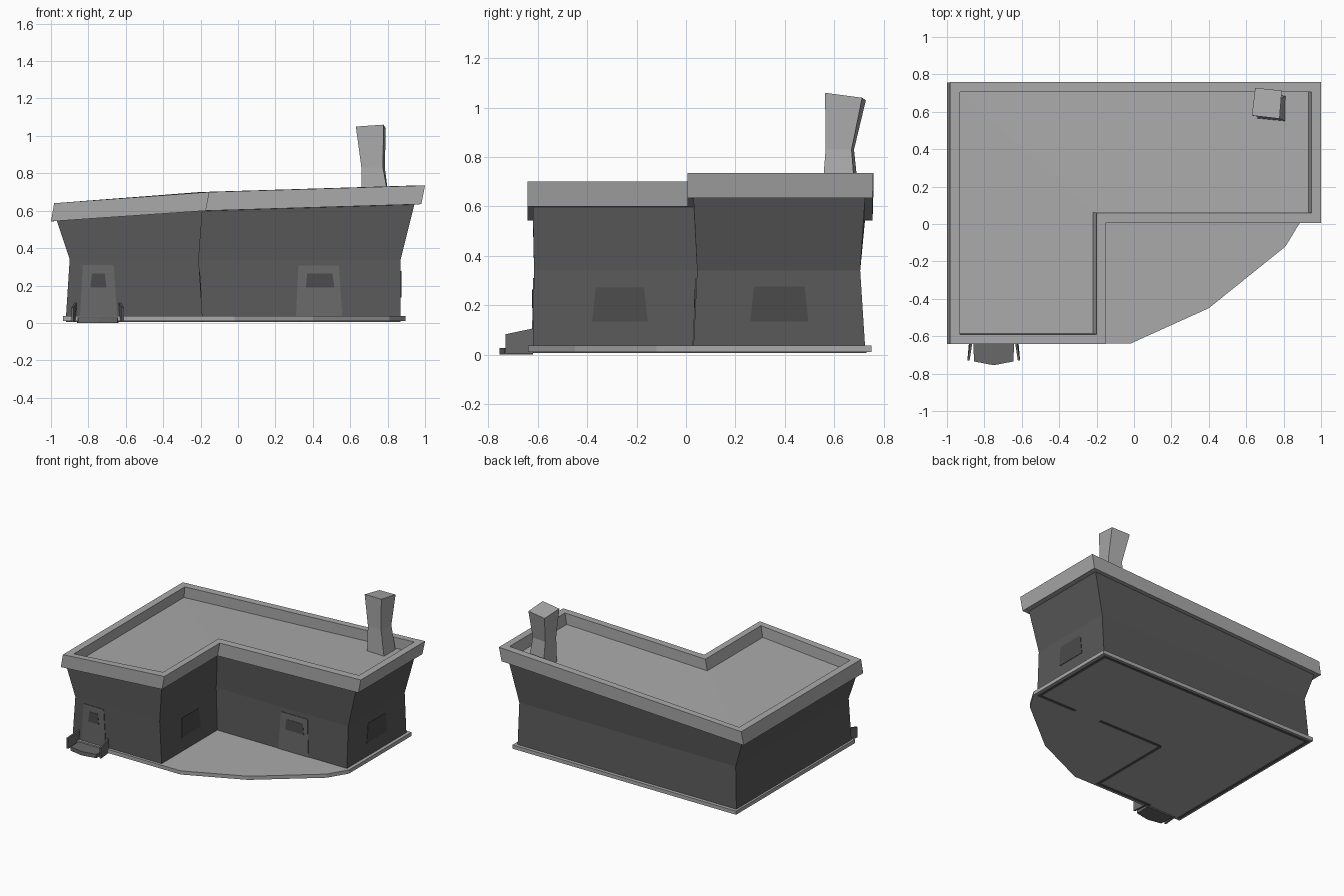
import bpy
from mathutils import Vector

if "Cube" in bpy.data.objects:
    bpy.data.objects.remove(bpy.data.objects["Cube"])


def material(name, v):
    m = bpy.data.materials.new(name)
    m.diffuse_color = (v, v, v, 1)
    m.use_nodes = True
    m.node_tree.nodes["Principled BSDF"].inputs["Base Color"].default_value = m.diffuse_color
    return m


LIGHT, DARK = material("light_stone", 0.4), material("dark_wall", 0.1)
MID, PANE = material("door_grey", 0.14), material("pane_grey", 0.07)


def make(name, verts, faces, mat):
    me = bpy.data.meshes.new(name)
    me.from_pydata([tuple(v) for v in verts], [], faces)
    me.materials.append(mat)
    ob = bpy.data.objects.new(name, me)
    bpy.context.collection.objects.link(ob)
    return ob


def loft(name, rings, bottom, top, mat):
    """Stack counter-clockwise rings; caps are lists of index tuples into the ring."""
    n = len(rings[0])
    faces = [tuple(reversed(f)) for f in bottom]
    for k in range(len(rings) - 1):
        for i in range(n):
            j = (i + 1) % n
            faces.append((k * n + i, k * n + j, k * n + n + j, k * n + n + i))
    faces += [tuple(i + (len(rings) - 1) * n for i in f) for f in top]
    return make(name, [p for r in rings for p in r], faces, mat)


def prism(name, pts, z0, z1, mat):
    cap = [tuple(range(len(pts)))]
    return loft(name, [[(x, y, z) for x, y in pts] for z in (z0, z1)], cap, cap, mat)


def panel(name, quad, out, mat):
    """Thin plate: quad seen counter-clockwise from outside, thickened both ways along out."""
    o = Vector(out)
    cap = [(0, 1, 2, 3)]
    return loft(name, [[Vector(p) - o for p in quad], [Vector(p) + o for p in quad]], cap, cap, mat)


def ell(x, y, z):
    """L-shaped ring from left/notch/right x, front/notch/back y and left/notch/right z."""
    (a, b, c), (f, m, k), (l, n, r) = x, y, z
    return [(a, f, l), (b, f, n), (b, m, n), (c, m, r), (c, k, r), (a, k, l)]


ELL_CAP = [(0, 1, 2, 5), (2, 3, 4, 5)]

# Pinched walls flaring out under the roof
loft("walls", [
    ell((-.92, -.19, .87), (-.62, .03, .725), (.03, .03, .03)),
    ell((-.90, -.21, .87), (-.615, .045, .705), (.34, .34, .34)),
    ell((-.97, -.19, .945), (-.62, .03, .725), (.55, .605, .64)),
], ELL_CAP, ELL_CAP, DARK)

# Leaning roof band with a recessed deck
loft("roof", [
    ell((-1.0, -.172, .98), (-.642, .006, .755), (.543, .60, .635)),
    ell((-.983, -.153, 1.0), (-.642, .006, .758), (.64, .70, .735)),
    ell((-.93, -.20, .948), (-.59, .06, .707), (.64, .70, .735)),
    ell((-.937, -.218, .933), (-.585, .062, .707), (.56, .62, .655)),
], ELL_CAP, ELL_CAP, LIGHT)

# Floor slab with faceted patio
prism("floor_slab", [(-.935, -.64), (-.02, -.64), (.40, -.45), (.81, -.12),
                     (.895, .02), (.895, .75), (-.935, .75)], .01, .037, LIGHT)

# Wall footings showing under the slab
footings = [(-.92, -.90, -.62, .73), (-.90, .85, .71, .73), (.85, .87, .03, .73),
            (-.20, .33, .03, .05), (.55, .85, .03, .05),
            (-.21, -.19, -.62, .03), (-.65, -.21, -.62, -.60)]
for i, (a, b, c, d) in enumerate(footings):
    prism(f"footing_{i + 1}", [(a, c), (b, c), (b, d), (a, d)], .006, .02, DARK)

# Twisted chimney
loft("chimney", [
    [(.66, .565, .64), (.81, .55, .64), (.81, .685, .64), (.68, .70, .64)],
    [(.66, .575, .83), (.775, .565, .83), (.785, .67, .83), (.675, .68, .83)],
    [(.63, .58, 1.05), (.778, .563, 1.06), (.79, .713, 1.04), (.648, .728, 1.03)],
], [(0, 1, 2, 3)], [(0, 1, 2, 3)], LIGHT)


# Tapered plates on the front-facing walls, following the wall slope
def front_panel(name, x, z, y, t, mat):
    (a, b, c, d), (lo, hi), (y0, slope) = x, z, y
    yl, yh = y0 + slope * (lo - .03), y0 + slope * (hi - .03)
    panel(name, [(a, yl, lo), (b, yl, lo), (c, yh, hi), (d, yh, hi)], (0, -t, 0), mat)


FRONT, NOTCH = (-.62, .016), (.03, .048)
front_panel("front_door", (-.845, -.645, -.665, -.83), (.025, .31), FRONT, .004, MID)
front_panel("front_door_window", (-.79, -.703, -.712, -.78), (.19, .265), FRONT, .006, PANE)
front_panel("patio_door", (.31, .557, .54, .323), (.037, .308), NOTCH, .004, MID)
front_panel("patio_door_window", (.363, .515, .505, .37), (.19, .265), NOTCH, .006, PANE)

# Side windows
panel("wing_window", [(-.197, -.38, .135), (-.197, -.155, .135),
                      (-.206, -.17, .272), (-.206, -.365, .272)], (.003, 0, 0), PANE)
panel("right_window", [(.87, .26, .135), (.87, .495, .135),
                       (.87, .48, .277), (.87, .275, .277)], (.003, 0, 0), PANE)

# Door step with a bowed front edge, and its two splayed side boards
CX = -.75
prism("door_step", [(CX - .11, -.62), (CX - .105, -.735), (CX, -.755),
                    (CX + .105, -.735), (CX + .11, -.62)], 0, .028, MID)
for name, s in (("left", -1), ("right", 1)):
    quad = [(CX + s * .135, -.73, .005), (CX + s * .125, -.62, .005),
            (CX + s * .118, -.62, .106), (CX + s * .135, -.73, .083)]
    if s < 0:
        quad.reverse()
    panel(f"{name}_step_board", quad, (s * .006, 0, 0), MID)
